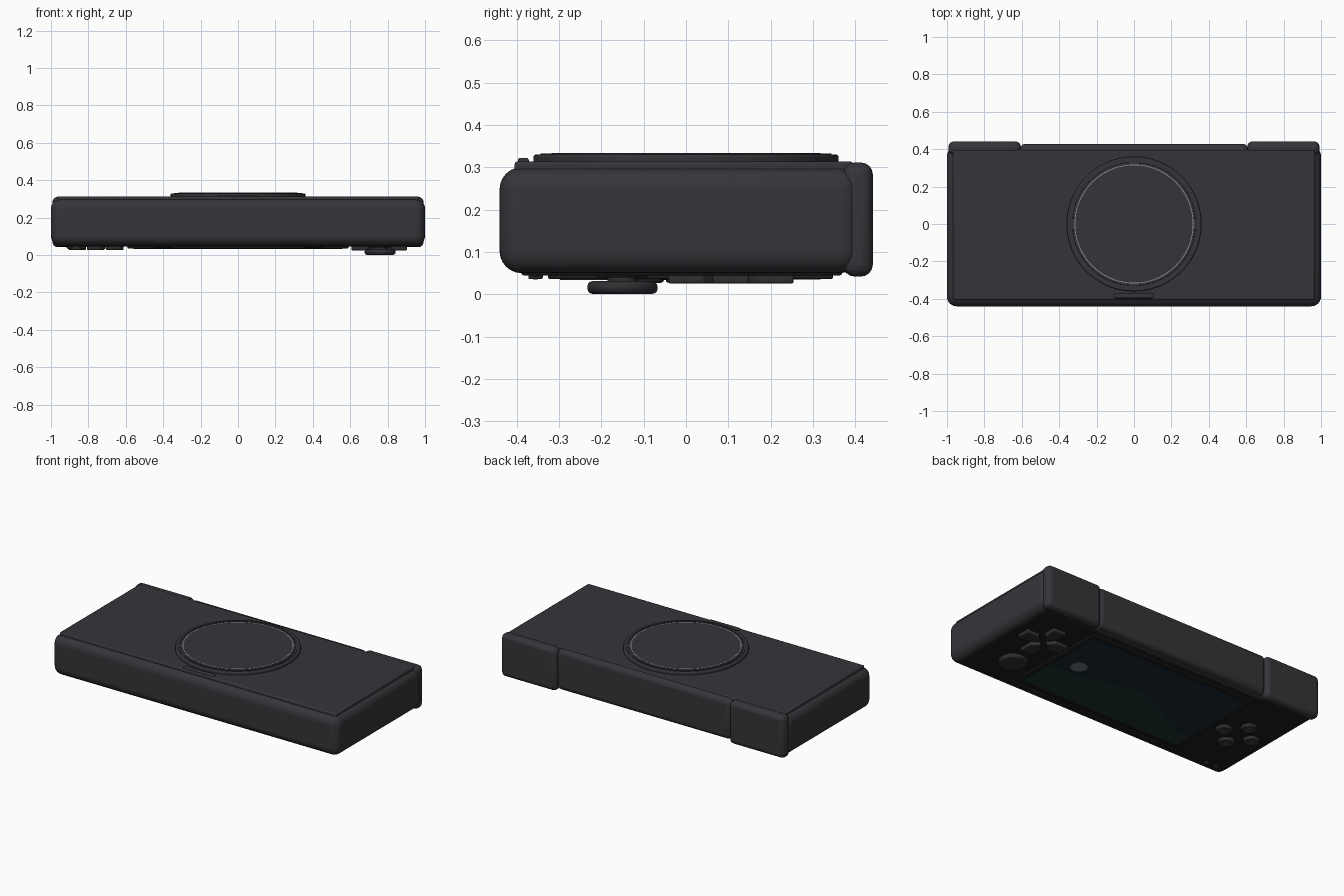
import bpy, bmesh, math

if "Cube" in bpy.data.objects:
    bpy.data.objects.remove(bpy.data.objects["Cube"])


def material(name, r, g, b):
    m = bpy.data.materials.new(name)
    m.use_nodes = True
    m.diffuse_color = (r, g, b, 1)
    m.node_tree.nodes["Principled BSDF"].inputs["Base Color"].default_value = (r, g, b, 1)
    return m


SHELL = material("charcoal shell", 0.036, 0.035, 0.041)
FACE = material("black faceplate", 0.014, 0.013, 0.014)
KEY = material("dark grey keys", 0.028, 0.028, 0.031)
SKY = material("navy sky", 0.010, 0.020, 0.036)
HILL = material("dark green hill", 0.011, 0.033, 0.028)
MOON = material("pale grey moon", 0.17, 0.18, 0.19)
SILVER = material("silver trim", 0.30, 0.30, 0.32)
GLYPH = material("grey glyph", 0.12, 0.12, 0.13)


def finish(name, bm, mat, bevel=0, segments=4):
    bmesh.ops.recalc_face_normals(bm, faces=bm.faces[:])
    mesh = bpy.data.meshes.new(name)
    bm.to_mesh(mesh)
    bm.free()
    mesh.materials.append(mat)
    ob = bpy.data.objects.new(name, mesh)
    bpy.context.collection.objects.link(ob)
    if bevel:
        mod = ob.modifiers.new("Rounded edges", "BEVEL")
        mod.width, mod.segments = bevel, segments
        mod.limit_method, mod.angle_limit = "ANGLE", math.radians(40)
    bpy.ops.object.select_all(action="DESELECT")
    ob.select_set(True)
    bpy.context.view_layer.objects.active = ob
    bpy.ops.object.shade_smooth_by_angle(angle=math.radians(40))
    return ob


def prism(name, points, z0, z1, mat, bevel=0, segments=3):
    """Upright solid from an outline in plan."""
    bm = bmesh.new()
    base = bm.faces.new([bm.verts.new((x, y, z0)) for x, y in points])
    top = bmesh.ops.extrude_face_region(bm, geom=[base])
    verts = [v for v in top["geom"] if isinstance(v, bmesh.types.BMVert)]
    bmesh.ops.translate(bm, verts=verts, vec=(0, 0, z1 - z0))
    return finish(name, bm, mat, bevel, segments)


def box(name, x0, x1, y0, y1, z0, z1, mat, bevel=0, segments=4):
    outline = [(x0, y0), (x1, y0), (x1, y1), (x0, y1)]
    return prism(name, outline, z0, z1, mat, bevel, segments)


def disc(name, x, y, r, z0, z1, mat, bevel=0, sides=48):
    turn = [math.tau * i / sides for i in range(sides)]
    outline = [(x + r * math.cos(a), y + r * math.sin(a)) for a in turn]
    return prism(name, outline, z0, z1, mat, bevel)


def ring(name, x, y, r_in, r_out, z0, z1, mat, sides=64):
    """Flat washer made by spinning a rectangle."""
    bm = bmesh.new()
    corners = [(r_in, z0), (r_out, z0), (r_out, z1), (r_in, z1)]
    loops = []
    for i in range(sides):
        a = math.tau * i / sides
        loops.append([bm.verts.new((x + r * math.cos(a), y + r * math.sin(a), z))
                      for r, z in corners])
    for i in range(sides):
        p, q = loops[i], loops[(i + 1) % sides]
        for j in range(4):
            k = (j + 1) % 4
            bm.faces.new((p[j], q[j], q[k], p[k]))
    return finish(name, bm, mat)


# Main shell, rear lid and back panel
box("body_shell", -1, 1, -0.44, 0.415, 0.05, 0.30, SHELL, 0.052, 6)
box("rear_lid", -0.967, 0.967, -0.405, 0.395, 0.27, 0.314, SHELL, 0.008, 2)
box("back_panel", -0.61, 0.61, 0.33, 0.429, 0.055, 0.309, SHELL, 0.03)

# Shoulder buttons wrap the back corners
for side, s in (("left", 1), ("right", -1)):
    x0, x1 = sorted((0.605 * s, 0.992 * s))
    box(side + "_shoulder_button", x0, x1, 0.37, 0.441, 0.042, 0.311, SHELL, 0.028)

# Round disc door with stepped rim, silver line and latch
disc("disc_door_rim", 0, 0, 0.36, 0.30, 0.330, SHELL, 0.006, 96)
ring("disc_door_ridge", 0, 0, 0.336, 0.343, 0.32, 0.333, SHELL, 96)
disc("disc_door_centre", 0, 0, 0.330, 0.31, 0.333, SHELL, 0.003, 96)
ring("disc_door_silver_line", 0, 0, 0.314, 0.318, 0.325, 0.3336, SILVER, 96)
box("disc_door_latch", -0.108, 0.105, -0.397, -0.371, 0.305, 0.322, SHELL, 0.006)

# Faceplate and screen on the underside
box("faceplate", -0.955, 0.955, -0.388, 0.368, 0.045, 0.07, FACE, 0.004, 2)
box("screen_bezel", -0.59, 0.59, -0.326, 0.347, 0.036, 0.06, FACE, 0.004, 2)
box("screen_sky", -0.56, 0.56, -0.298, 0.318, 0.0345, 0.04, SKY)
hill = [(0.56, -0.298), (0.56, -0.06), (0.35, -0.04), (0.15, 0), (0.02, 0.045),
        (-0.06, 0.03), (-0.28, -0.08), (-0.45, -0.16), (-0.56, -0.2), (-0.56, -0.298)]
prism("screen_hill", hill, 0.0335, 0.04, HILL)
disc("screen_moon", 0.42, 0.02, 0.05, 0.0335, 0.04, MOON, 0, 12)

# Thumbstick
disc("thumbstick_collar", 0.76, -0.15, 0.06, 0.04, 0.06, FACE, 0.003)
disc("thumbstick_stem", 0.76, -0.15, 0.035, 0.02, 0.06, KEY)
disc("thumbstick_cap", 0.76, -0.15, 0.083, 0.001, 0.031, KEY, 0.013)

# Four pointed direction keys around a centre
arm = [(-0.043, 0.148), (-0.043, 0.065), (0, 0.022), (0.043, 0.065), (0.043, 0.148)]
for i, way in enumerate(("back", "left", "front", "right")):
    a = math.pi / 2 * -i
    pts = [(0.755 + x * math.cos(a) - y * math.sin(a),
            0.106 + x * math.sin(a) + y * math.cos(a)) for x, y in arm]
    prism("direction_key_" + way, pts, 0.025, 0.06, KEY, 0.006)

# Four round action buttons, each with a small ring mark
for i, way in enumerate(("left", "back", "right", "front")):
    a = math.pi / 2 * i
    x, y = -0.76 + 0.1 * math.cos(a), 0.1 * math.sin(a)
    disc("action_button_" + way, x, y, 0.048, 0.027, 0.06, KEY, 0.008, 32)
    ring("action_mark_" + way, x, y, 0.011, 0.017, 0.026, 0.03, GLYPH, 16)

# Small menu buttons and speaker slots along the front edge
for i, x in enumerate((-0.90, -0.83)):
    disc("menu_button_%d" % (i + 1), x, -0.355, 0.017, 0.036, 0.06, KEY, 0.004, 20)
    disc("menu_mark_%d" % (i + 1), x, -0.355, 0.006, 0.0353, 0.04, GLYPH, 0, 12)
for side, x in (("left", 0.4), ("right", -0.4)):
    box(side + "_speaker_slot", x - 0.05, x + 0.05, -0.365, -0.348, 0.041, 0.05, KEY, 0.003, 2)
